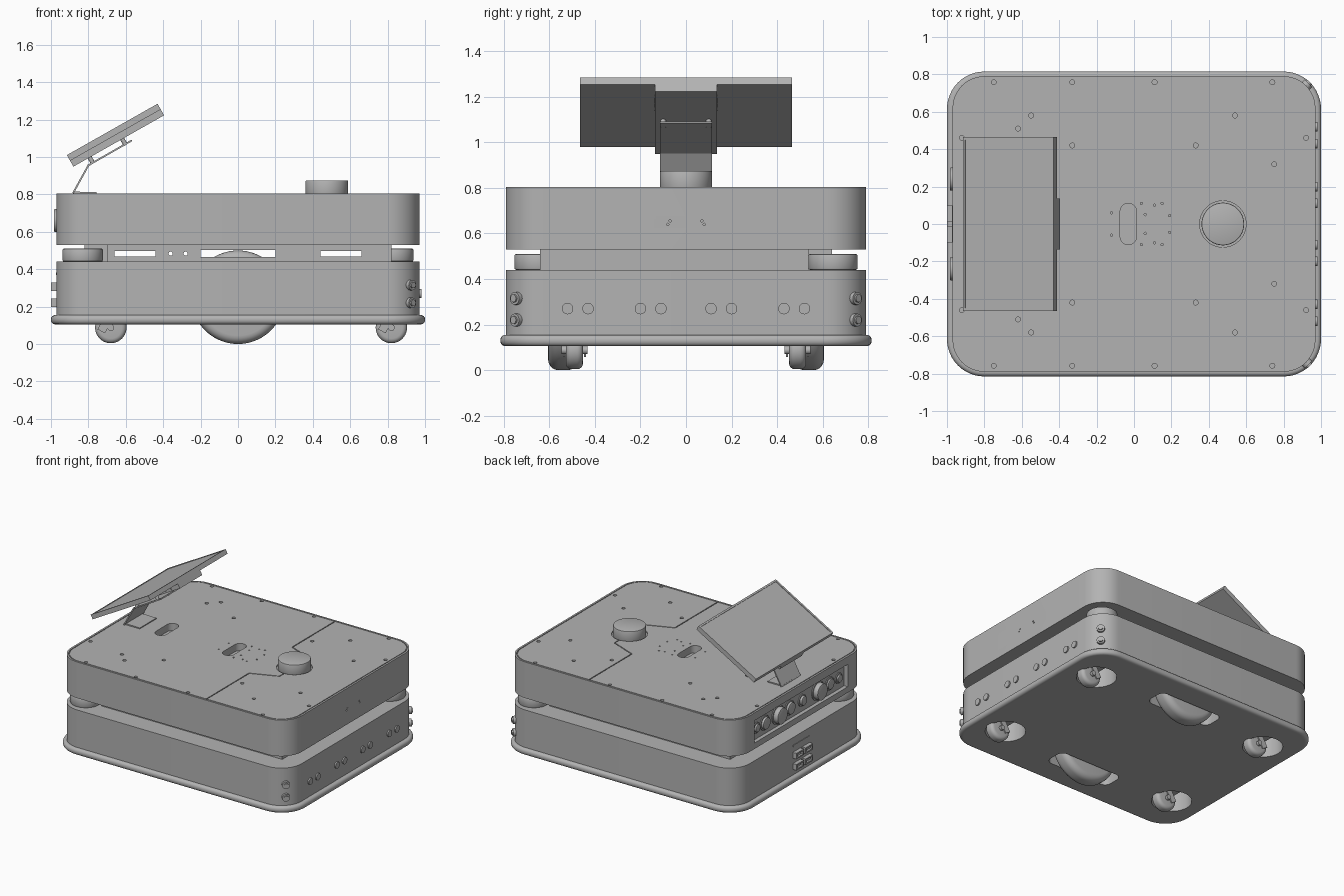
import bpy, bmesh, math
from mathutils import Matrix, Vector, Euler

cube = bpy.data.objects.get("Cube")
if cube:
    bpy.data.objects.remove(cube, do_unlink=True)

grey = bpy.data.materials.new("plain grey")
grey.use_nodes = True
grey.diffuse_color = (0.45, 0.45, 0.45, 1)
grey.node_tree.nodes["Principled BSDF"].inputs["Base Color"].default_value = (0.45, 0.45, 0.45, 1)


def make(name, bm):
    bmesh.ops.recalc_face_normals(bm, faces=bm.faces)
    mesh = bpy.data.meshes.new(name)
    bm.to_mesh(mesh)
    bm.free()
    mesh.materials.append(grey)
    ob = bpy.data.objects.new(name, mesh)
    bpy.context.collection.objects.link(ob)
    return ob


def box(name, size, at, rot=(0, 0, 0)):
    bm = bmesh.new()
    m = Matrix.Translation(at) @ Euler(rot).to_matrix().to_4x4() @ Matrix.Diagonal((*size, 1))
    bmesh.ops.create_cube(bm, size=1, matrix=m)
    return make(name, bm)


def cyls(name, spots, r, h, axis=(0, 0, 1), seg=48):
    # one mesh holding a cylinder centred at every spot
    bm = bmesh.new()
    turn = Vector(axis).to_track_quat('Z', 'Y').to_matrix().to_4x4()
    for s in spots:
        bmesh.ops.create_cone(bm, cap_ends=True, segments=seg, radius1=r, radius2=r,
                              depth=h, matrix=Matrix.Translation(s) @ turn)
    return make(name, bm)


def prism(name, pts, z0, z1):
    bm = bmesh.new()
    f = bm.faces.new([bm.verts.new((x, y, z0)) for x, y in pts])
    up = bmesh.ops.extrude_face_region(bm, geom=[f])["geom"]
    bmesh.ops.translate(bm, vec=(0, 0, z1 - z0), verts=[v for v in up if isinstance(v, bmesh.types.BMVert)])
    return make(name, bm)


def round_rect(hx, hy, r, n=12):
    pts = []
    for k, (sx, sy) in enumerate([(1, 1), (-1, 1), (-1, -1), (1, -1)]):
        for i in range(n + 1):
            a = math.pi / 2 * (k + i / n)
            pts.append((sx * (hx - r) + r * math.cos(a), sy * (hy - r) + r * math.sin(a)))
    return pts


def shift(pts, dx, dy):
    return [(x + dx, y + dy) for x, y in pts]


def apply(ob, mod):
    bpy.context.view_layer.objects.active = ob
    bpy.ops.object.modifier_apply(modifier=mod.name)


def cut(ob, *cutters):
    for c in cutters:
        c.hide_render = True
        mod = ob.modifiers.new("cut", 'BOOLEAN')
        mod.operation, mod.solver, mod.object = 'DIFFERENCE', 'EXACT', c
        apply(ob, mod)
        bpy.data.objects.remove(c, do_unlink=True)
    return ob


def bevel(ob, w, seg=4):
    mod = ob.modifiers.new("bevel", 'BEVEL')
    mod.width, mod.segments, mod.limit_method = w, seg, 'ANGLE'
    apply(ob, mod)
    return ob


SIDES = (-1, 1)

# Lower body with wheel wells
caster_spots = [(x, y) for x in (-0.75, 0.75) for y in (-0.49, 0.49)]
lower = prism("lower_body", round_rect(0.97, 0.79, 0.17), 0.105, 0.44)
cut(lower, cyls("caster_wells", [(x, y, 0.15) for x, y in caster_spots], 0.14, 0.2))
for s in SIDES:
    cut(lower, prism("drive_well", shift(round_rect(0.27, 0.085, 0.05, 5), 0, s * 0.54), 0, 0.6))

# Rounded bumper rail
bumper = bevel(prism("bumper", round_rect(1.0, 0.815, 0.2), 0.105, 0.155), 0.022)
cut(bumper, prism("bumper_core", round_rect(0.965, 0.785, 0.165), 0, 0.3))

# Hollow middle frame, notched at two opposite corners
half = [(-0.70, -0.64), (0.82, -0.64), (0.82, 0.54), (0.70, 0.54)]
outline = half + [(-x, -y) for x, y in half]
inner = [(x - math.copysign(0.02, x), y - math.copysign(0.02, y)) for x, y in outline]
frame = cut(prism("middle_frame", outline, 0.44, 0.53), prism("hollow", inner, 0.4, 0.6))
for x, w, h in ((-0.55, 0.22, 0.03), (0.55, 0.22, 0.03), (0, 0.4, 0.038)):
    cut(frame, box("slot", (w, 2, h), (x, 0, 0.483)))
cut(frame, cyls("frame_holes", [(-0.36, 0, 0.483), (-0.28, 0, 0.483)], 0.011, 2, (0, 1, 0), 16))

# Scanners in the notched corners
for s in SIDES:
    bevel(cyls("corner_scanner", [(s * 0.83, s * 0.645, 0.475)], 0.108, 0.07), 0.008, 2)

# Upper body: rim groove, lid seam, slots and screw holes
upper = prism("upper_body", round_rect(0.97, 0.79, 0.17), 0.53, 0.805)
ring = prism("rim_groove", round_rect(0.956, 0.778, 0.156), 0.797, 0.85)
cut(ring, prism("rim_inside", round_rect(0.95, 0.772, 0.15), 0.7, 0.9))
cut(upper, ring)
for s in SIDES:
    path = [(0.275, 0.774), (0.275, 0.26), (0.475, 0.18), (0.475, 0.1)]
    for (x0, y0), (x1, y1) in zip(path, path[1:]):
        ang = math.atan2(s * (y1 - y0), x1 - x0)
        cut(upper, box("seam", (math.hypot(x1 - x0, y1 - y0), 0.007, 0.02),
                       ((x0 + x1) / 2, s * (y0 + y1) / 2, 0.807), (0, 0, ang)))
screws = [(-0.75, 0.758), (-0.33, 0.758), (0.11, 0.758), (0.74, 0.758), (-0.55, 0.58), (0.54, 0.58),
          (-0.33, 0.42), (0.33, 0.42), (-0.62, 0.51), (0.75, 0.32), (-0.92, 0.46), (0.92, 0.46)]
vents = [(-0.12, 0.06), (0.04, 0.11), (0.11, 0.1), (0.06, 0.05), (0.15, 0.11), (0.19, 0.045)]
for pts, r in ((screws, 0.013), (vents, 0.006)):
    cut(upper, cyls("holes", [(x, s * y, 0.805) for x, y in pts for s in SIDES], r, 0.03, seg=16))
for x in (-0.6, -0.03):
    cut(upper, prism("hand_slot", shift(round_rect(0.044, 0.11, 0.043, 8), x, 0), 0.75, 0.9))
cut(upper, cyls("dome_pocket", [(0.475, 0, 0.81)], 0.124, 0.03),
    box("connector_recess", (0.06, 1.12, 0.17), (-0.97, 0, 0.66)),
    cyls("end_holes", [(0.97, y, z) for y, z in ((-0.08, 0.64), (0.08, 0.64), (-0.07, 0.655), (0.07, 0.655))],
         0.005, 0.03, (1, 0, 0), 12))

# Round puck on the lid
bevel(cyls("top_puck", [(0.475, 0, 0.83)], 0.114, 0.09, seg=64), 0.006, 2)

# Connectors and buttons in the recess
for y, r, depth in ((0.5, 0.03, 0.02), (0.4, 0.045, 0.025), (0.24, 0.062, 0.045), (0.1, 0.045, 0.025),
                    (-0.05, 0.035, 0.025), (-0.24, 0.062, 0.045), (-0.38, 0.04, 0.02), (-0.49, 0.03, 0.02)):
    bevel(cyls("panel_connector", [(-0.94 - depth / 2, y, 0.66)], r, depth, (1, 0, 0), 32), 0.008, 2)
    cyls("panel_connector_collar", [(-0.943, y, 0.66)], r + 0.01, 0.008, (1, 0, 0), 32)

# Sockets on the lower body
for y in (-0.055, 0.055):
    for z in (0.22, 0.305):
        socket = box("charging_socket", (0.03, 0.09, 0.045), (-0.985, y, z))
        cut(socket, box("socket_mouth", (0.03, 0.065, 0.024), (-1.0, y, z)))
box("socket_label_plate", (0.006, 0.2, 0.012), (-0.971, 0, 0.375))

# Distance sensors on the end and its corners
for s in SIDES:
    for y in (0.11, 0.2, 0.43, 0.52):
        cyls("end_sensor", [(0.972, s * y, 0.27)], 0.025, 0.016, (1, 0, 0), 24)
    for z in (0.22, 0.315):
        cyls("corner_sensor", [(0.922, s * 0.742, z)], 0.028, 0.03, (1, s, 0), 24)
        cyls("corner_sensor_lens", [(0.93, s * 0.75, z)], 0.017, 0.025, (1, s, 0), 24)

# Drive wheels
for s in SIDES:
    bevel(cyls("drive_wheel", [(0, s * 0.54, 0.25)], 0.25, 0.13, (0, 1, 0), 72), 0.045, 5)
    cyls("drive_hub", [(0, s * 0.54, 0.25)], 0.08, 0.15, (0, 1, 0), 32)

# Swivel casters
for x, y in caster_spots:
    bevel(cyls("caster_wheel", [(x + 0.07, y, 0.088)], 0.084, 0.075, (0, 1, 0), 40), 0.025, 4)
    cyls("caster_axle", [(x + 0.07, y, 0.088)], 0.018, 0.115, (0, 1, 0), 20)
    for s in SIDES:
        box("caster_fork", (0.045, 0.008, 0.13), (x + 0.05, y + s * 0.046, 0.125), (0, 0.5, 0))
    box("caster_crown", (0.11, 0.1, 0.012), (x + 0.01, y, 0.183))
    cyls("caster_stem", [(x, y, 0.22)], 0.04, 0.07, seg=24)

# Tilted screen, built in its own slanted frame
TILT = math.radians(29.5)
slant = Matrix.Translation((-0.915, 0, 1.01)) @ Matrix.Rotation(-TILT, 4, 'Y')


def screen_box(name, size, at):
    return box(name, size, slant @ Vector(at), (0, -TILT, 0))


screen = screen_box("screen", (0.557, 0.93, 0.035), (0.2785, 0, -0.0175))
cut(screen, screen_box("display_recess", (0.53, 0.9, 0.008), (0.2785, 0, 0)))
screen_box("screen_electronics", (0.557, 0.27, 0.036), (0.2785, 0, -0.053))
for s in SIDES:
    for i, w in enumerate((0.012, 0.03, 0.045)):
        screen_box("screen_port", (w, 0.006, 0.014), (0.37 + i * 0.045, s * 0.136, -0.053))
    for x in (0.1, 0.3):
        cyls("screen_standoff", [slant @ Vector((x, s * 0.1, -0.088))], 0.012, 0.04,
             (-math.sin(TILT), 0, math.cos(TILT)), 16)

# Bent sheet bracket holding the screen
bends = [(-0.76, 0.808), (-0.88, 0.81), (-0.80, 0.955), (-0.57, 1.087)]
for (x0, z0), (x1, z1), w in zip(bends, bends[1:], (0.2, 0.23, 0.23)):
    box("screen_bracket", (math.hypot(x1 - x0, z1 - z0) + 0.006, w, 0.009),
        ((x0 + x1) / 2, 0, (z0 + z1) / 2), (0, -math.atan2(z1 - z0, x1 - x0), 0))

# Smooth shading with sharp edges kept
for ob in bpy.context.scene.objects:
    if ob.type == 'MESH':
        bpy.ops.object.select_all(action='DESELECT')
        ob.select_set(True)
        bpy.context.view_layer.objects.active = ob
        bpy.ops.object.shade_smooth_by_angle(angle=math.radians(30))
